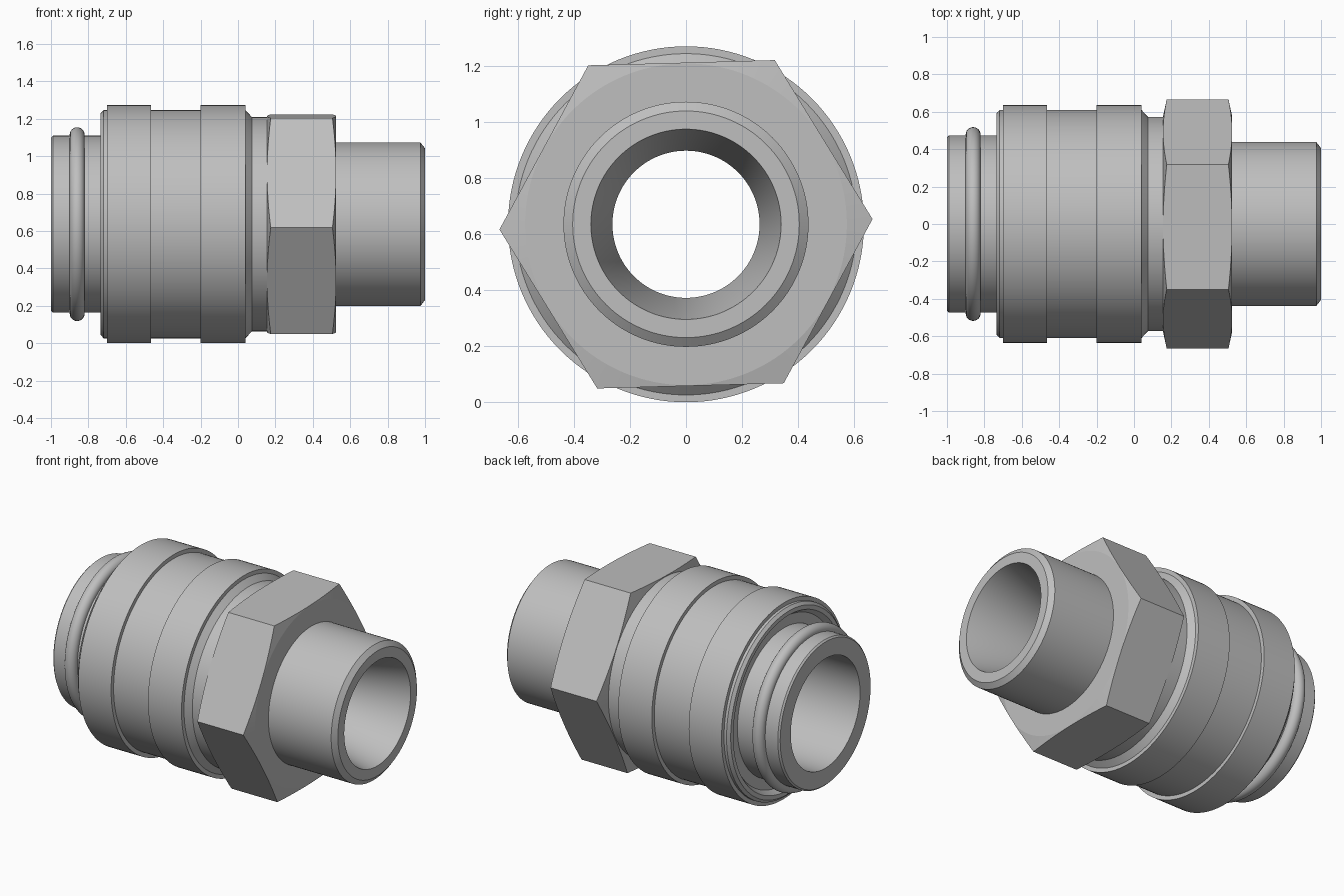
import bpy, bmesh
from math import radians, sin, cos, tau

AXIS_Z = 0.636
SEGMENTS = 128

cube = bpy.data.objects.get("Cube")
if cube:
    bpy.data.objects.remove(cube, do_unlink=True)

steel = bpy.data.materials.new("grey steel")
steel.use_nodes = True
grey = (0.52, 0.52, 0.52, 1)
steel.diffuse_color = grey
steel.node_tree.nodes["Principled BSDF"].inputs["Base Color"].default_value = grey


def lathe(name, profile, segments=SEGMENTS, phase=0.0):
    """Turn a closed (x, radius) profile about the long axis."""
    bm = bmesh.new()
    rings = []
    for i in range(segments):
        a = phase + tau * i / segments
        rings.append([bm.verts.new((x, r * cos(a), AXIS_Z + r * sin(a)))
                      for x, r in profile])
    n = len(profile)
    for i in range(segments):
        here, there = rings[i], rings[(i + 1) % segments]
        for j in range(n):
            k = (j + 1) % n
            bm.faces.new((here[j], here[k], there[k], there[j]))
    bmesh.ops.recalc_face_normals(bm, faces=bm.faces)
    mesh = bpy.data.meshes.new(name)
    bm.to_mesh(mesh)
    bm.free()
    obj = bpy.data.objects.new(name, mesh)
    bpy.context.collection.objects.link(obj)
    mesh.materials.append(steel)
    return obj


def activate(obj):
    bpy.ops.object.select_all(action="DESELECT")
    obj.select_set(True)
    bpy.context.view_layer.objects.active = obj


def smooth(obj, angle=25):
    activate(obj)
    bpy.ops.object.shade_smooth_by_angle(angle=radians(angle))


# Hollow body: plug end, shoulder behind the hexagon, pipe end with conical seat
smooth(lathe("body_tube", [
    (-1, 0.355), (-1, 0.463), (-0.99, 0.473), (-0.1, 0.473),
    (-0.1, 0.573), (0.3, 0.573), (0.3, 0.438), (0.975, 0.438),
    (1, 0.405), (1, 0.34), (0.66, 0.263), (0.1, 0.263), (0.04, 0.355)]))

# Outer sleeve with two raised bands and chamfered ends
smooth(lathe("sleeve", [
    (-0.70, 0.46), (-0.70, 0.54), (-0.735, 0.565), (-0.735, 0.592),
    (-0.718, 0.61), (-0.70, 0.61), (-0.70, 0.636), (-0.465, 0.636),
    (-0.465, 0.61), (-0.20, 0.61), (-0.20, 0.636), (0.04, 0.636),
    (0.04, 0.61), (0.075, 0.572), (0.075, 0.46)]))

# Sealing ring on the plug end
smooth(lathe("sealing_ring", [
    (-0.86 + 0.04 * cos(tau * i / 24), 0.478 + 0.04 * sin(tau * i / 24))
    for i in range(24)]))

# Hexagon, its corners trimmed by a double cone
hexagon = lathe("hexagon", [(0.1, 0.3), (0.1, 0.667), (0.6, 0.667), (0.6, 0.3)],
                segments=6, phase=radians(1.6))
trim = lathe("hexagon_trim", [
    (0.155, 0.4), (0.155, 0.575), (0.178, 0.68),
    (0.502, 0.68), (0.525, 0.575), (0.525, 0.4)])
trim.hide_render = True
cut = hexagon.modifiers.new("trim", "BOOLEAN")
cut.operation = "INTERSECT"
cut.solver = "EXACT"
cut.object = trim
activate(hexagon)
bpy.ops.object.modifier_apply(modifier=cut.name)
bpy.data.objects.remove(trim, do_unlink=True)
smooth(hexagon, 8)
